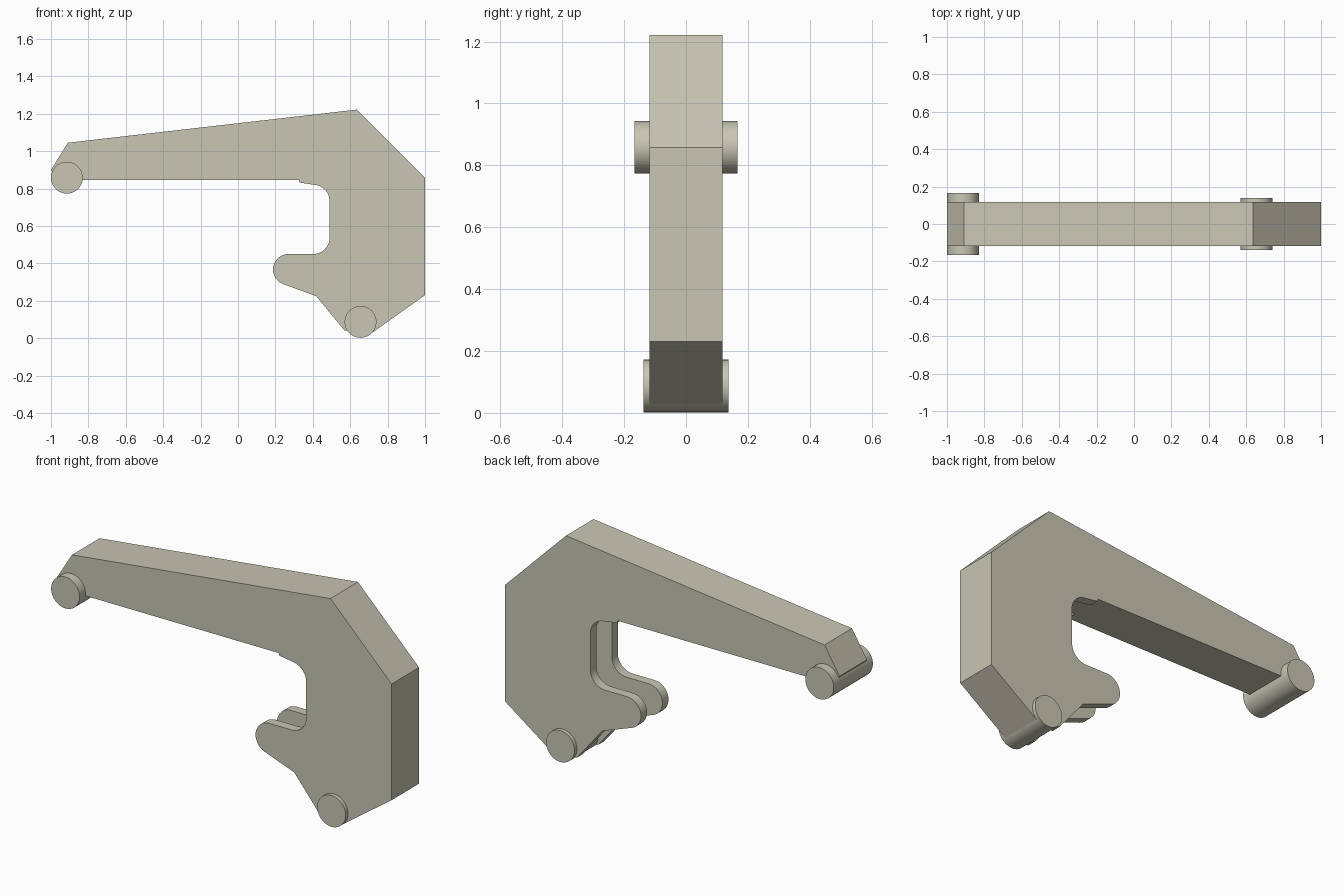
import bpy, bmesh, math
from mathutils import Matrix

cube = bpy.data.objects.get("Cube")
if cube:
    bpy.data.objects.remove(cube, do_unlink=True)

HALF = 0.1175        # half width of the body
SLOT = 0.066         # half width of the slot between the cheek plates

mat = bpy.data.materials.new("stone beige")
colour = (0.58, 0.565, 0.45, 1)
mat.diffuse_color = colour
mat.use_nodes = True
mat.node_tree.nodes["Principled BSDF"].inputs["Base Color"].default_value = colour


def add_object(name, bm):
    bmesh.ops.recalc_face_normals(bm, faces=bm.faces[:])
    mesh = bpy.data.meshes.new(name)
    bm.to_mesh(mesh)
    bm.free()
    mesh.materials.append(mat)
    ob = bpy.data.objects.new(name, mesh)
    bpy.context.collection.objects.link(ob)
    return ob


def prism(name, outline, half):
    """Extrude an (x, z) outline across y."""
    bm = bmesh.new()
    face = bm.faces.new([bm.verts.new((x, -half, z)) for x, z in outline])
    ext = bmesh.ops.extrude_face_region(bm, geom=[face])["geom"]
    verts = [v for v in ext if isinstance(v, bmesh.types.BMVert)]
    bmesh.ops.translate(bm, verts=verts, vec=(0, 2 * half, 0))
    return add_object(name, bm)


def arc(cx, cz, r, a0, a1, n=10):
    angles = [math.radians(a0 + (a1 - a0) * i / n) for i in range(n + 1)]
    return [(cx + r * math.cos(a), cz + r * math.sin(a)) for a in angles]


def smooth(ob):
    bpy.ops.object.select_all(action="DESELECT")
    ob.select_set(True)
    bpy.context.view_layer.objects.active = ob
    bpy.ops.object.shade_smooth_by_angle(angle=math.radians(30))


def pin(name, x, z, half):
    bm = bmesh.new()
    bmesh.ops.create_cone(bm, cap_ends=True, segments=48, radius1=0.085,
                          radius2=0.085, depth=2 * half,
                          matrix=Matrix.Translation((x, 0, z)) @ Matrix.Rotation(math.pi / 2, 4, "X"))
    smooth(add_object(name, bm))


# Arm, back and hook as one outline, running from the arm tip over the top
outline = [(-0.965, 0.845), (-1.0, 0.9), (-0.91, 1.045), (0.635, 1.222),
           (1.0, 0.858), (1.0, 0.23), (0.705, 0.02), (0.62, 0.06),
           (0.585, 0.04), (0.57, 0.04), (0.418, 0.225)]
outline += arc(0.27, 0.367, 0.083, 250, 90, 16)         # hook nose
outline += arc(0.402, 0.538, 0.088, -90, 0)             # lower throat corner
outline += arc(0.402, 0.732, 0.088, 0, 80)              # upper throat corner
outline += [(0.33, 0.832), (0.325, 0.845)]              # lip under the arm
body = prism("hooked_arm_body", outline, HALF)

# Slot dividing the hook into two cheek plates
cutter = prism("slot_cutter", [(0.05, -0.2), (0.62, -0.2), (0.62, 0.2),
                               (0.8, 0.26), (0.8, 0.844), (0.05, 0.844)], SLOT)
cutter.hide_render = True
cut = body.modifiers.new("slot", "BOOLEAN")
cut.operation = "DIFFERENCE"
cut.solver = "EXACT"
cut.object = cutter
bpy.context.view_layer.objects.active = body
bpy.ops.object.modifier_apply(modifier=cut.name)
bpy.data.objects.remove(cutter, do_unlink=True)
smooth(body)

# Pivot pins
pin("arm_tip_pin", -0.915, 0.858, 0.167)
pin("lower_pivot_pin", 0.655, 0.087, 0.138)
